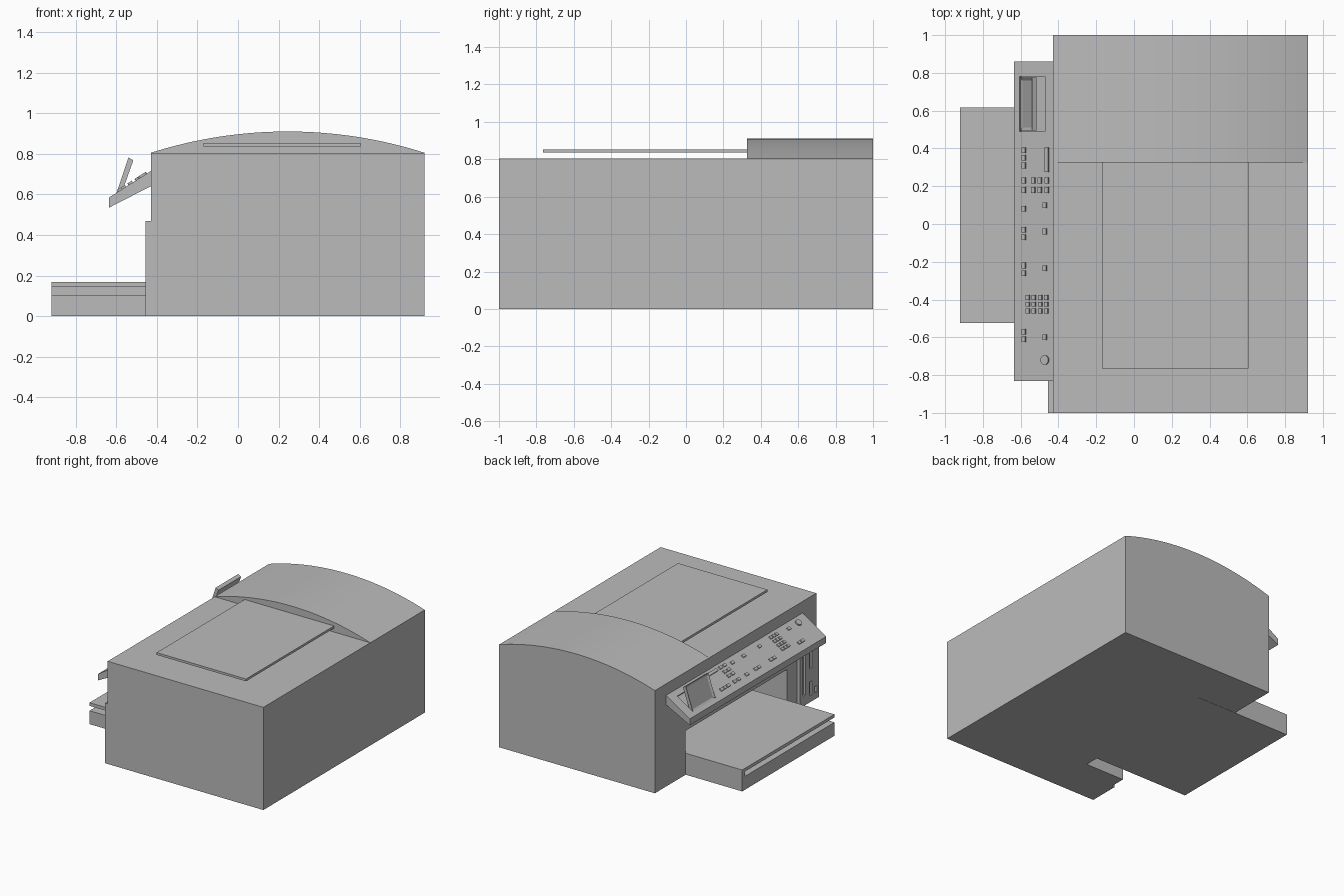
import bpy, bmesh, math
from mathutils import Matrix, Vector

cube = bpy.data.objects.get("Cube")
if cube:
    bpy.data.objects.remove(cube, do_unlink=True)

grey = bpy.data.materials.new("casing_grey")
grey.use_nodes = True
COLOR = (0.5, 0.5, 0.5, 1)
grey.diffuse_color = COLOR
grey.node_tree.nodes["Principled BSDF"].inputs["Base Color"].default_value = COLOR


def finish(name, bm):
    bmesh.ops.recalc_face_normals(bm, faces=bm.faces)
    mesh = bpy.data.meshes.new(name)
    bm.to_mesh(mesh)
    bm.free()
    mesh.materials.append(grey)
    ob = bpy.data.objects.new(name, mesh)
    bpy.context.collection.objects.link(ob)
    return ob


def boxes(name, spans, matrix=Matrix()):
    """One object made of boxes, each given as (x0, x1, y0, y1, z0, z1)."""
    bm = bmesh.new()
    for x0, x1, y0, y1, z0, z1 in spans:
        centre = Vector((x0 + x1, y0 + y1, z0 + z1)) / 2
        size = Matrix.Diagonal((x1 - x0, y1 - y0, z1 - z0, 1))
        bmesh.ops.create_cube(bm, size=1, matrix=matrix @ Matrix.Translation(centre) @ size)
    return finish(name, bm)


def prism(profile, y0, y1):
    """Bmesh of an x-z profile extruded along y."""
    bm = bmesh.new()
    face = bm.faces.new([bm.verts.new((x, y0, z)) for x, z in profile])
    new = bmesh.ops.extrude_face_region(bm, geom=[face])["geom"]
    bmesh.ops.translate(bm, vec=(0, y1 - y0, 0),
                        verts=[v for v in new if isinstance(v, bmesh.types.BMVert)])
    bmesh.ops.recalc_face_normals(bm, faces=bm.faces)
    return bm


def cut(ob, cutter):
    mod = ob.modifiers.new("cut", "BOOLEAN")
    mod.operation, mod.solver, mod.object = "DIFFERENCE", "EXACT", cutter
    bpy.context.view_layer.objects.active = ob
    bpy.ops.object.modifier_apply(modifier=mod.name)
    bpy.data.objects.remove(cutter, do_unlink=True)


# Main casing with the paper bay opened through its face and floor
casing = boxes("casing", [(-0.43, 0.92, -1, 1, 0, 0.805)])
cut(casing, boxes("bay_cutter", [(-0.6, -0.09, -0.637, 0.62, -0.1, 0.345)]))

# Arched rear cover
left, right, base, rise = -0.43, 0.92, 0.805, 0.105
half, mid = (right - left) / 2, (right + left) / 2
radius = (half ** 2 + rise ** 2) / (2 * rise)
sweep = math.asin(half / radius)
arc = []
for i in range(33):
    a = sweep * (i / 16 - 1)
    arc.append((mid + radius * math.sin(a), base + rise - radius * (1 - math.cos(a))))
cover = finish("arched_cover", prism(arc, 0.325, 1))
bpy.ops.object.select_all(action="DESELECT")
cover.select_set(True)
bpy.context.view_layer.objects.active = cover
bpy.ops.object.shade_smooth_by_angle(angle=math.radians(30))

# Document tray reaching forward from the cover
boxes("document_tray", [(-0.17, 0.605, -0.765, 0.33, 0.835, 0.853)])

# Paper tray with a slot along its edge, closed at the rear end
tray = boxes("paper_tray", [(-0.92, -0.09, -0.525, 0.618, 0, 0.168)])
cut(tray, boxes("slot_cutter", [(-1, -0.43, -0.7, 0.58, 0.105, 0.143)]))

# Card reader panel with recessed slots
panel = boxes("card_panel", [(-0.455, -0.43, -1, -0.76, 0, 0.47)])
cut(panel, boxes("card_cutter", [
    (-0.5, -0.437, -0.83, -0.8, 0.08, 0.4),
    (-0.5, -0.437, -0.91, -0.88, 0.26, 0.4),
    (-0.5, -0.437, -0.91, -0.88, 0.05, 0.16),
    (-0.5, -0.437, -0.97, -0.94, 0.05, 0.1)]))

# Sloping control console; its local x runs up the slope and z stands off it
console = finish("control_console", prism(
    [(-0.635, 0.535), (-0.635, 0.585), (-0.43, 0.715), (-0.43, 0.64)], -0.83, 0.86))
slope = math.atan2(0.13, 0.205)
on_console = Matrix.Translation((-0.635, 0, 0.585)) @ Matrix.Rotation(-slope, 4, "Y")
cut(console, boxes("screen_recess_cutter", [(0.035, 0.195, 0.49, 0.78, -0.015, 0.1)], on_console))

# Tilted screen with a sunken display
bm = prism([(-0.602, 0.598), (-0.54, 0.782), (-0.516, 0.768), (-0.572, 0.61)], 0.495, 0.775)
front = min(bm.faces, key=lambda f: f.normal.x)
bmesh.ops.inset_region(bm, faces=[front], thickness=0.022, depth=-0.008)
finish("screen", bm)

# Console buttons, placed by column (up the slope) and row (along y)
keys = []


def key(x, y, width=0.03):
    u = (x + 0.635) / math.cos(slope)
    keys.append((u, u + 0.022, y - width / 2, y + width / 2, -0.002, 0.01))


for y in (0.39, 0.35, 0.31, 0.23, 0.18, 0.08, -0.03, -0.07, -0.22, -0.26, -0.57, -0.61):
    key(-0.59, y)
for x in (-0.54, -0.505, -0.468):
    for y in (0.23, 0.18):
        key(x, y)
for x in (-0.57, -0.537, -0.503, -0.47):
    for y in (-0.39, -0.425, -0.46):
        key(x, y, 0.026)
for y in (0.1, -0.04, -0.235, -0.6):
    key(-0.48, y)
key(-0.468, 0.34, 0.13)
boxes("buttons", keys, on_console)

# Round start button
bm = bmesh.new()
u = 0.165 / math.cos(slope)
bmesh.ops.create_cone(bm, cap_ends=True, segments=20, radius1=0.025, radius2=0.025, depth=0.012,
                      matrix=on_console @ Matrix.Translation((u, -0.72, 0.004)))
finish("start_button", bm)
